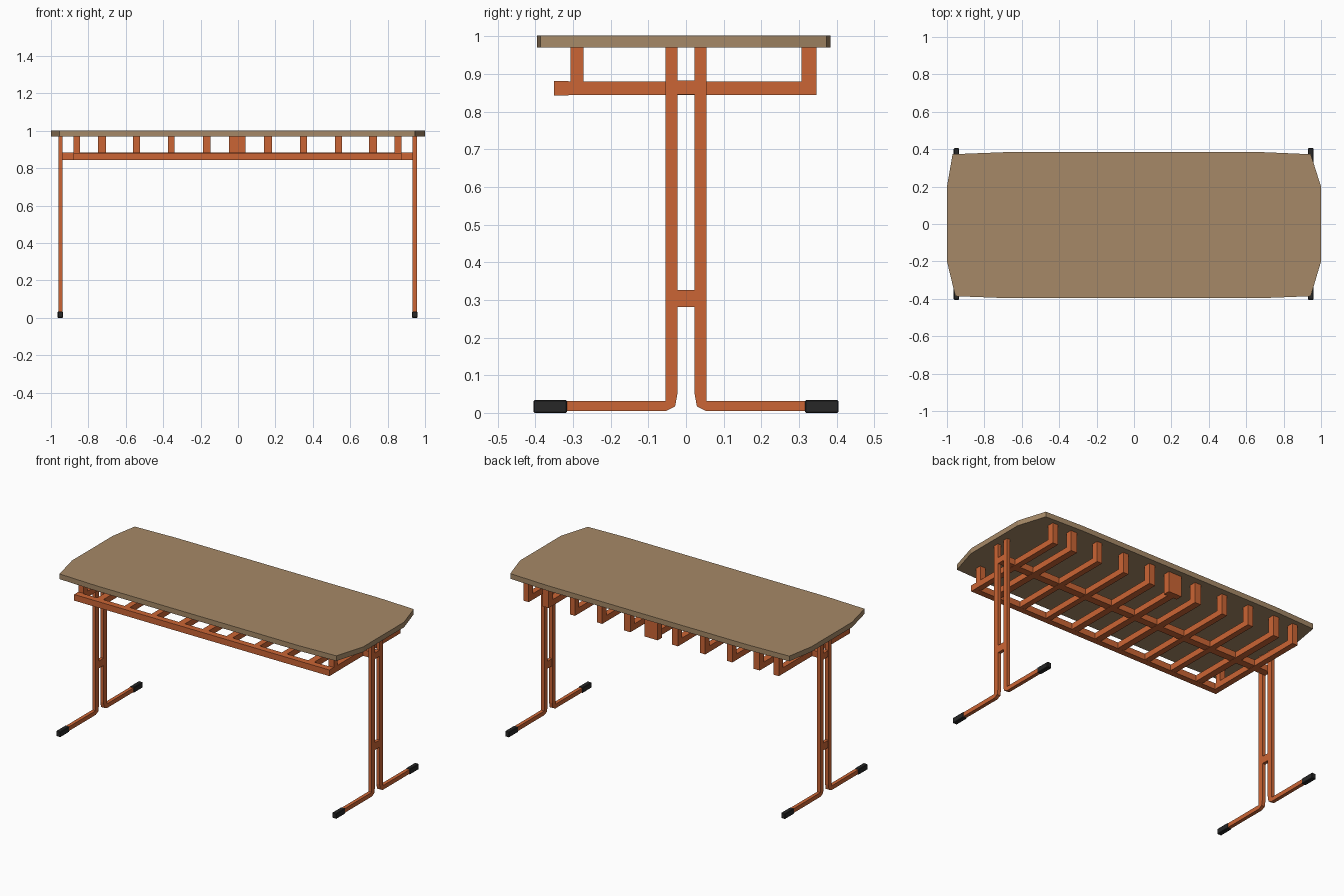
import bpy, bmesh

if "Cube" in bpy.data.objects:
    bpy.data.objects.remove(bpy.data.objects["Cube"])


def material(name, color):
    m = bpy.data.materials.new(name)
    m.diffuse_color = (*color, 1)
    m.use_nodes = True
    m.node_tree.nodes["Principled BSDF"].inputs["Base Color"].default_value = m.diffuse_color
    return m


ORANGE = material("orange_metal", (0.60, 0.13, 0.035))
WOOD = material("wood", (0.38, 0.25, 0.135))
BLACK = material("black_rubber", (0.02, 0.02, 0.02))


def finish(name, bm, mat):
    bmesh.ops.recalc_face_normals(bm, faces=bm.faces)
    me = bpy.data.meshes.new(name)
    bm.to_mesh(me)
    bm.free()
    me.materials.append(mat)
    ob = bpy.data.objects.new(name, me)
    bpy.context.collection.objects.link(ob)
    return ob


def box(name, x, y, z, mat, bevel=0):
    """Box from (min, max) ranges."""
    bm = bmesh.new()
    bmesh.ops.create_cube(bm, size=1)
    for v in bm.verts:
        v.co = [(r[0] + r[1]) / 2 + c * (r[1] - r[0]) for r, c in zip((x, y, z), v.co)]
    if bevel:
        bmesh.ops.bevel(bm, geom=bm.edges[:], offset=bevel, segments=1, affect='EDGES')
    return finish(name, bm, mat)


def prism(name, points, offset, mat):
    """Extrude a flat outline along an offset vector."""
    bm = bmesh.new()
    face = bm.faces.new([bm.verts.new(p) for p in points])
    ext = bmesh.ops.extrude_face_region(bm, geom=[face], use_keep_orig=True)
    bmesh.ops.translate(bm, vec=offset,
                        verts=[g for g in ext["geom"] if isinstance(g, bmesh.types.BMVert)])
    return finish(name, bm, mat)


# Table top with clipped corners
outline = [(-1, -0.2), (-0.955, -0.386), (-0.69, -0.396), (0.69, -0.396), (0.945, -0.386), (1, -0.2),
           (1, 0.2), (0.945, 0.373), (0.69, 0.384), (-0.69, 0.384), (-0.97, 0.373), (-1, 0.2)]
prism("table_top", [(x, y, 0.97) for x, y in outline], (0, 0, 0.032), WOOD)

# Legs: paired L-shaped tubes with cross ties and rubber feet
leg = [(0.023, 0.97), (0.023, 0.05), (0.029, 0.017), (0.053, 0.005), (0.33, 0.005),
       (0.33, 0.031), (0.055, 0.031), (0.055, 0.97)]
for side, cx in (("left", -0.95), ("right", 0.945)):
    for end, s in (("front", -1), ("back", 1)):
        prism(f"{side}_{end}_leg", [(cx - 0.011, s * y, z) for y, z in leg], (0.022, 0, 0), ORANGE)
        box(f"{side}_{end}_foot_cap", (cx - 0.014, cx + 0.014),
            sorted((s * 0.316, s * 0.405)), (0, 0.034), BLACK, 0.003)
    for name, z in (("upper", (0.845, 0.883)), ("lower", (0.281, 0.326))):
        box(f"{side}_{name}_leg_tie", (cx - 0.01, cx + 0.01), (-0.026, 0.026), z, ORANGE)

# Long rails of the book shelf
box("middle_rail", (-0.942, 0.937), (-0.023, 0.023), (0.845, 0.883), ORANGE)
box("front_rail", (-0.88, 0.873), (-0.35, -0.312), (0.843, 0.881), ORANGE)

# Shelf slats, each turning up into a hanger at the back
slats = [(-0.862, 0.036), (-0.728, 0.042), (-0.543, 0.036), (-0.357, 0.036), (-0.167, 0.042),
         (-0.004, 0.09), (0.16, 0.042), (0.35, 0.036), (0.537, 0.036), (0.721, 0.042), (0.855, 0.036)]
for i, (x, w) in enumerate(slats):
    sw = min(w, 0.042) / 2
    box(f"shelf_slat_{i}", (x - sw, x + sw), (-0.315, 0.347), (0.8435, 0.8805), ORANGE)
    box(f"back_hanger_{i}", (x - w / 2, x + w / 2), (0.306, 0.347), (0.8435, 0.97), ORANGE)

# Front hangers on the end slats
for side, x in (("left", -0.862), ("right", 0.855)):
    box(f"{side}_front_hanger", (x - 0.018, x + 0.018), (-0.307, -0.272), (0.86, 0.97), ORANGE)
